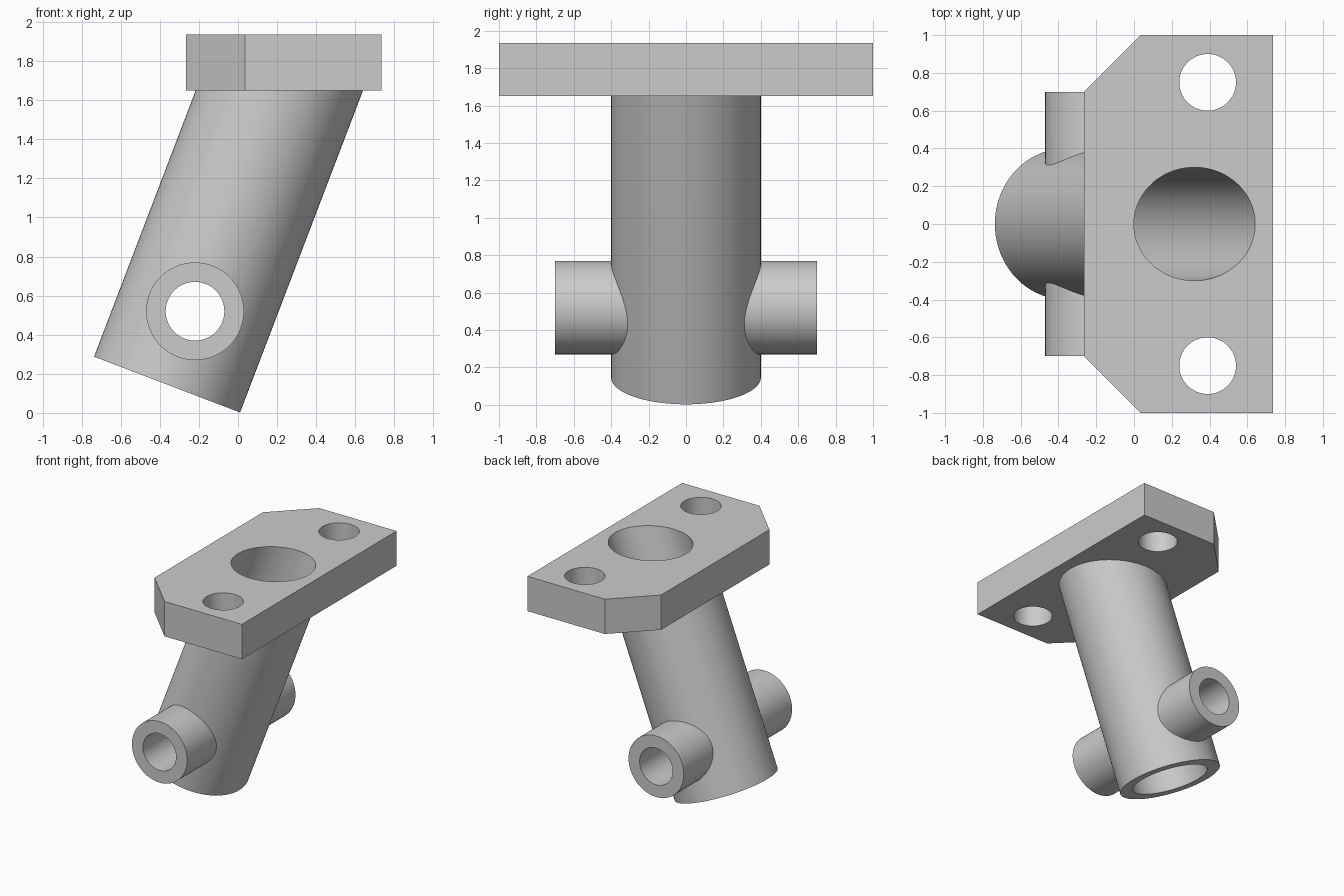
import bpy, bmesh, math
from mathutils import Vector, Matrix

cube = bpy.data.objects.get("Cube")
if cube:
    bpy.data.objects.remove(cube, do_unlink=True)

grey = bpy.data.materials.new("plain grey")
grey.use_nodes = True
colour = (0.6, 0.6, 0.6, 1)
grey.diffuse_color = colour
grey.node_tree.nodes["Principled BSDF"].inputs["Base Color"].default_value = colour

TILT = math.radians(20.9)
BASE = Vector((-0.363, 0, 0.145))          # centre of the tube's lower end
AXIS = Vector((math.sin(TILT), 0, math.cos(TILT)))
PLATE_LOW, PLATE_TOP = 1.65, 1.935


def finish(name, bm):
    bmesh.ops.recalc_face_normals(bm, faces=bm.faces)
    mesh = bpy.data.meshes.new(name)
    bm.to_mesh(mesh)
    bm.free()
    mesh.materials.append(grey)
    obj = bpy.data.objects.new(name, mesh)
    bpy.context.collection.objects.link(obj)
    return obj


def cylinder(name, radius, start, end, level_top=None):
    """Cylinder from start to end; level_top slides the upper rim to that height."""
    start, end = Vector(start), Vector(end)
    axis = end - start
    turn = axis.to_track_quat('Z', 'Y').to_matrix().to_4x4()
    bm = bmesh.new()
    bmesh.ops.create_cone(bm, cap_ends=True, segments=96, radius1=radius, radius2=radius,
                          depth=axis.length, matrix=Matrix.Translation((start + end) / 2) @ turn)
    if level_top:
        direction = axis.normalized()
        for v in bm.verts:
            if (v.co - start).dot(direction) > axis.length / 2:
                v.co += direction * ((level_top - v.co.z) / direction.z)
    return finish(name, bm)


def combine(target, other, operation):
    mod = target.modifiers.new(operation.title(), 'BOOLEAN')
    mod.operation, mod.solver, mod.object = operation, 'EXACT', other
    bpy.context.view_layer.objects.active = target
    bpy.ops.object.modifier_apply(modifier=mod.name)
    bpy.data.objects.remove(other, do_unlink=True)


# Mounting plate with two chamfered corners
outline = [(0.735, -1), (0.735, 1), (0.035, 1), (-0.265, 0.7), (-0.265, -0.7), (0.035, -1)]
bm = bmesh.new()
face = bm.faces.new([bm.verts.new((x, y, PLATE_LOW)) for x, y in outline])
top = bmesh.ops.extrude_face_region(bm, geom=[face])["geom"]
bmesh.ops.translate(bm, vec=(0, 0, PLATE_TOP - PLATE_LOW),
                    verts=[g for g in top if isinstance(g, bmesh.types.BMVert)])
body = finish("flanged_pipe", bm)

# Slanted main tube and the cross tube
combine(body, cylinder("main_tube", 0.4, BASE, BASE + AXIS, level_top=1.8), 'UNION')
combine(body, cylinder("cross_tube", 0.25, (-0.22, -0.7, 0.52), (-0.22, 0.7, 0.52)), 'UNION')

# Bores and bolt holes
combine(body, cylinder("main_bore", 0.3, BASE - AXIS, BASE + AXIS * 3), 'DIFFERENCE')
combine(body, cylinder("cross_bore", 0.15, (-0.22, -1, 0.52), (-0.22, 1, 0.52)), 'DIFFERENCE')
for side in (-1, 1):
    y = side * 0.75
    combine(body, cylinder("bolt_hole", 0.15, (0.39, y, 1.4), (0.39, y, 2.2)), 'DIFFERENCE')

# Smooth curved walls, crisp edges
bpy.ops.object.select_all(action='DESELECT')
body.select_set(True)
bpy.context.view_layer.objects.active = body
bpy.ops.object.shade_smooth_by_angle(angle=math.radians(30))
